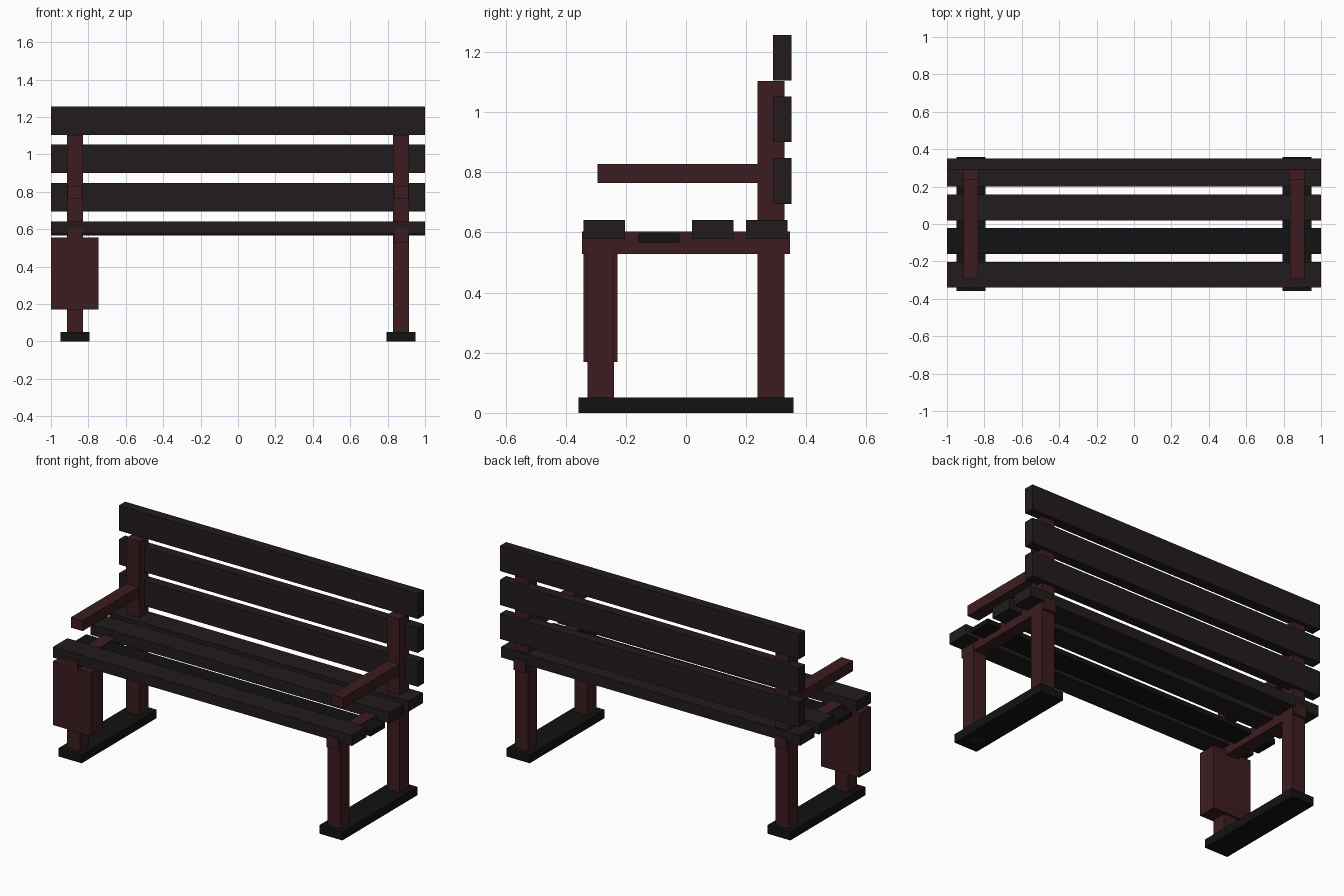
import bpy

if "Cube" in bpy.data.objects:
    bpy.data.objects.remove(bpy.data.objects["Cube"])


def material(name, rgb):
    m = bpy.data.materials.new(name)
    m.diffuse_color = (*rgb, 1)
    m.use_nodes = True
    m.node_tree.nodes["Principled BSDF"].inputs["Base Color"].default_value = m.diffuse_color
    return m


SLAT = material("dark_wood", (0.016, 0.011, 0.013))
FRAME = material("red_wood", (0.045, 0.012, 0.014))
BLACK = material("black", (0.006, 0.006, 0.006))


def box(name, x, y, z, mat):
    """Axis-aligned box from (min, max) ranges."""
    bpy.ops.mesh.primitive_cube_add(size=1)
    ob = bpy.context.object
    ob.name = name
    ob.location = [(a + b) / 2 for a, b in (x, y, z)]
    ob.scale = [b - a for a, b in (x, y, z)]
    bpy.ops.object.transform_apply(location=True, rotation=False, scale=True)
    ob.data.materials.append(mat)
    return ob


# Backrest slats
for i, z in enumerate((0.695, 0.90, 1.105)):
    box(f"back_slat_{i + 1}", (-1, 1), (0.29, 0.35), (z, z + 0.152), SLAT)

# Seat slats; the second one is a thinner, sunken black board
for i, y in enumerate((-0.34, 0.02, 0.20)):
    box(f"seat_slat_{i + 1}", (-1, 1), (y, y + 0.138), (0.578, 0.642), SLAT)
box("sunken_seat_slat", (-1, 1), (-0.16, -0.022), (0.567, 0.597), BLACK)

# End frames
for side, cx in (("left", -0.872), ("right", 0.872)):
    def span(half):
        return (cx - half, cx + half)
    box(f"{side}_foot", span(0.077), (-0.358, 0.358), (0, 0.051), BLACK)
    box(f"{side}_front_leg", span(0.043), (-0.328, -0.24), (0, 0.565), FRAME)
    box(f"{side}_back_post", span(0.043), (0.238, 0.328), (0, 1.103), FRAME)
    box(f"{side}_seat_rail", span(0.039), (-0.345, 0.345), (0.529, 0.603), FRAME)
    box(f"{side}_armrest", span(0.039), (-0.295, 0.297), (0.765, 0.828), FRAME)

# Box fixed around the left front leg
box("leg_box", (-1, -0.745), (-0.34, -0.227), (0.17, 0.555), FRAME)
